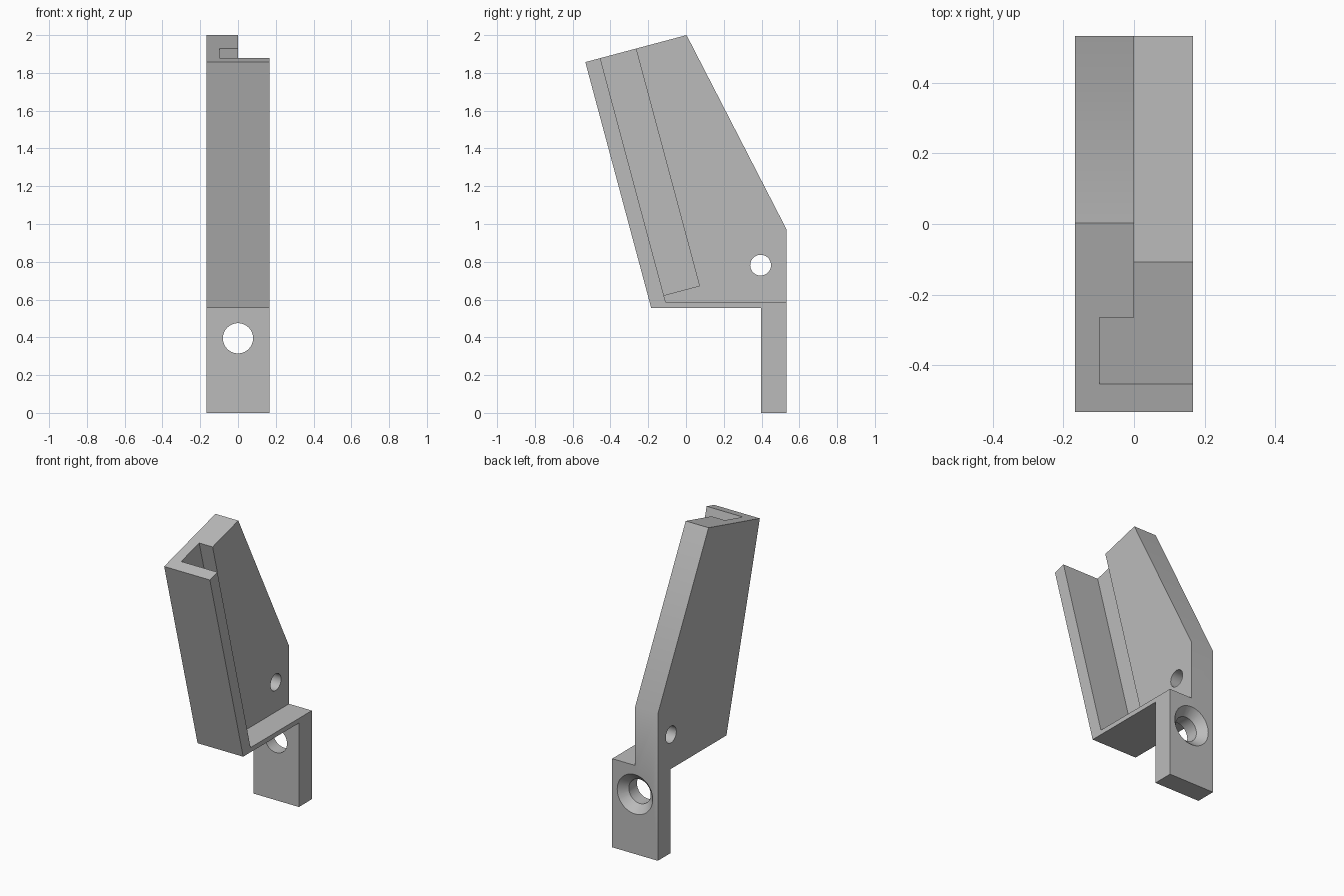
import bpy, bmesh, math
from mathutils import Vector, Matrix

cube = bpy.data.objects.get("Cube")
if cube:
    bpy.data.objects.remove(cube, do_unlink=True)

grey = bpy.data.materials.new("plain grey")
grey.use_nodes = True
grey.diffuse_color = (0.5, 0.5, 0.5, 1)
grey.node_tree.nodes["Principled BSDF"].inputs["Base Color"].default_value = (0.5, 0.5, 0.5, 1)


def finish(name, bm):
    bmesh.ops.recalc_face_normals(bm, faces=bm.faces)
    mesh = bpy.data.meshes.new(name)
    bm.to_mesh(mesh)
    bm.free()
    mesh.materials.append(grey)
    ob = bpy.data.objects.new(name, mesh)
    bpy.context.collection.objects.link(ob)
    return ob


def prism(name, profile, x0, x1):
    """Extrude a (y, z) profile along x."""
    bm = bmesh.new()
    face = bm.faces.new([bm.verts.new((x0, y, z)) for y, z in profile])
    geom = bmesh.ops.extrude_face_region(bm, geom=[face])["geom"]
    verts = [v for v in geom if isinstance(v, bmesh.types.BMVert)]
    bmesh.ops.translate(bm, verts=verts, vec=(x1 - x0, 0, 0))
    return finish(name, bm)


def cone(name, centre, axis, r1, r2, depth):
    """Round cutter; r1 lies at the negative end of the axis."""
    bm = bmesh.new()
    turn = Vector(axis).to_track_quat('Z', 'Y').to_matrix().to_4x4()
    bmesh.ops.create_cone(bm, cap_ends=True, segments=48, radius1=r1, radius2=r2,
                          depth=depth, matrix=Matrix.Translation(centre) @ turn)
    return finish(name, bm)


def cut(target, cutter):
    mod = target.modifiers.new("cut", 'BOOLEAN')
    mod.operation, mod.solver, mod.object = 'DIFFERENCE', 'EXACT', cutter
    bpy.context.view_layer.objects.active = target
    bpy.ops.object.modifier_apply(modifier=mod.name)
    bpy.data.objects.remove(cutter, do_unlink=True)


# Leaning directions of the rail: up its length and across its width
tilt = math.radians(15)
up = Vector((-math.sin(tilt), math.cos(tilt)))
across = Vector((math.cos(tilt), math.sin(tilt)))
half = 0.167

# Whole bracket silhouette
front_top = Vector((-0.533, 1.857))
front_foot = front_top - up * ((1.857 - 0.555) / up.y)
bracket = prism("bracket", [front_top, (0.003, 2.0), (0.533, 0.97), (0.533, 0),
                            (0.398, 0), (0.398, 0.555), front_foot], -half, half)

# Open side pocket behind the front lip and above the ledge
lip = front_top + across * 0.082
ledge = 0.586
lip_foot = lip - up * ((lip.y - ledge) / up.y)
cut(bracket, prism("pocket", [lip + up * 0.3, (1, 2.5), (1, ledge), lip_foot], 0, 0.4))

# Deeper channel along the lip
low = lip - up * 1.3
cut(bracket, prism("channel", [lip + up * 0.3, lip + up * 0.3 + across * 0.195,
                               low + across * 0.195, low], -0.098, 0.05))

# Side pin hole, mounting hole and its countersink
cut(bracket, cone("pin_hole", (-0.08, 0.395, 0.782), (1, 0, 0), 0.055, 0.055, 0.5))
cut(bracket, cone("mount_hole", (0, 0.46, 0.395), (0, 1, 0), 0.08, 0.08, 0.4))
cut(bracket, cone("countersink", (0, 0.513, 0.395), (0, 1, 0), 0.08, 0.14, 0.06))

# Smooth the hole walls only
bpy.ops.object.select_all(action='DESELECT')
bracket.select_set(True)
bpy.context.view_layer.objects.active = bracket
bpy.ops.object.shade_smooth_by_angle(angle=math.radians(30))
